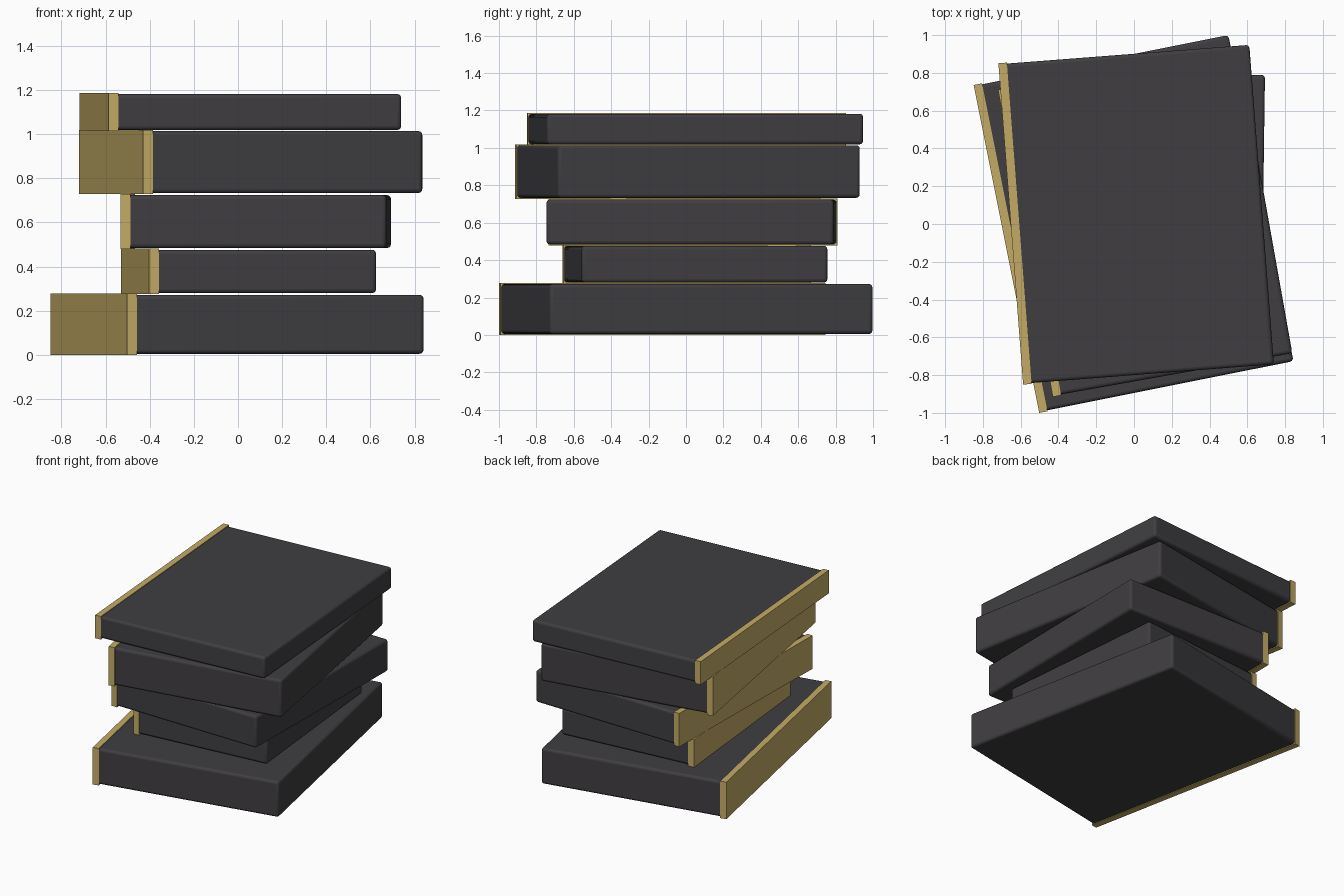
import bpy, math
from mathutils import Vector, Matrix

if "Cube" in bpy.data.objects:
    bpy.data.objects.remove(bpy.data.objects["Cube"])


def material(name, color):
    m = bpy.data.materials.new(name)
    m.diffuse_color = color
    m.use_nodes = True
    m.node_tree.nodes["Principled BSDF"].inputs["Base Color"].default_value = m.diffuse_color
    return m


COVER = material("dark_cover", (0.05, 0.047, 0.052, 1))
SPINE = material("tan_spine", (0.55, 0.41, 0.13, 1))


def box(name, lo, hi, placement, mat, bevel=0):
    """Box given by two corners in the book's own frame."""
    lo, hi = Vector(lo), Vector(hi)
    bpy.ops.mesh.primitive_cube_add(size=1)
    ob = bpy.context.object
    ob.name = name
    ob.data.transform(Matrix.Translation((lo + hi) / 2) @ Matrix.Diagonal((*(hi - lo), 1)))
    ob.matrix_world = placement
    ob.data.materials.append(mat)
    if bevel:
        mod = ob.modifiers.new("rounded_edges", 'BEVEL')
        mod.width = bevel
        mod.segments = 3
        bpy.ops.object.shade_smooth_by_angle(angle=math.radians(35))
    return ob


SPINE_W = 0.045   # spine thickness
LIP = 0.005       # how far the spine stands proud of the cover

# Each book: front outer spine corner (x, y), turn in degrees, width, length, z range
books = [
    (-0.502, -1.000, 11.3, 1.374, 1.770, 0.000, 0.277),
    (-0.403, -0.660, 5.5, 1.036, 1.329, 0.275, 0.481),
    (-0.533, -0.734, -0.8, 1.205, 1.545, 0.479, 0.729),
    (-0.430, -0.915, 10.1, 1.289, 1.651, 0.728, 1.019),
    (-0.587, -0.850, 4.4, 1.332, 1.706, 1.014, 1.187),
]

for i, (x, y, turn, w, l, z0, z1) in enumerate(books, 1):
    place = Matrix.Translation((x, y, 0)) @ Matrix.Rotation(math.radians(turn), 4, 'Z')
    # Rounded book body
    box(f"book_{i}_body", (0.02, LIP, z0 + LIP), (w, l - LIP, z1 - LIP), place, COVER, 0.018)
    # Sharp-edged spine strip
    box(f"book_{i}_spine", (0, 0, z0), (SPINE_W, l, z1), place, SPINE)
